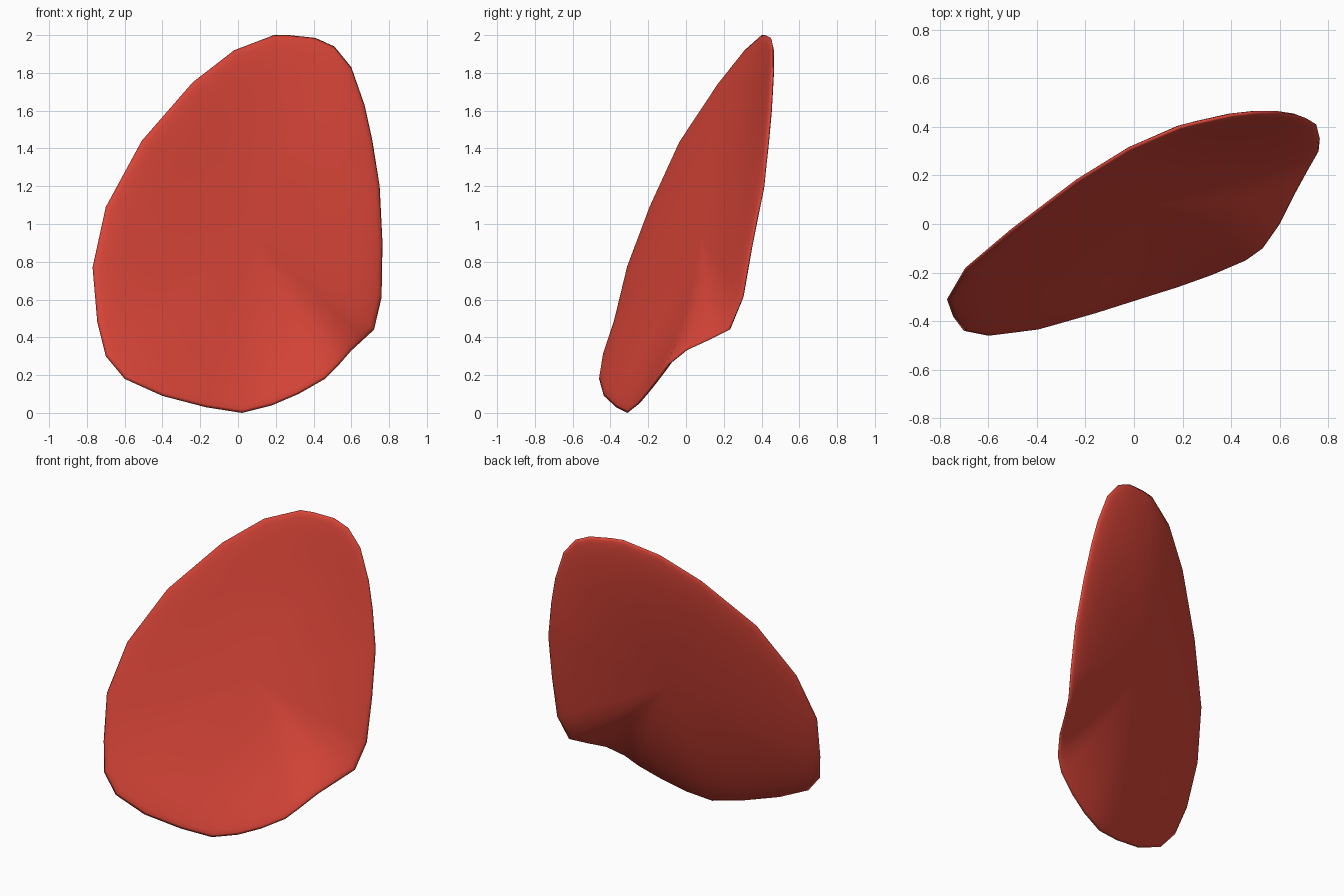
import bpy, bmesh
from mathutils import Vector

if "Cube" in bpy.data.objects:
    bpy.data.objects.remove(bpy.data.objects["Cube"])

# Rim of the petal (x, y, z), counter-clockwise seen from the front
RIM = [(0.02, -0.31, 0.0), (0.18, -0.26, 0.04), (0.32, -0.21, 0.10), (0.46, -0.15, 0.18),
       (0.53, -0.10, 0.25), (0.60, 0.00, 0.33), (0.66, 0.12, 0.385), (0.72, 0.23, 0.44),
       (0.76, 0.30, 0.61), (0.765, 0.35, 0.90), (0.75, 0.41, 1.20), (0.71, 0.435, 1.45),
       (0.67, 0.45, 1.63), (0.60, 0.46, 1.83), (0.51, 0.46, 1.94), (0.41, 0.45, 1.985),
       (0.27, 0.42, 2.0), (0.19, 0.40, 2.0), (-0.02, 0.31, 1.92), (-0.24, 0.175, 1.75),
       (-0.51, -0.03, 1.44), (-0.70, -0.19, 1.09), (-0.77, -0.31, 0.77), (-0.745, -0.38, 0.48),
       (-0.70, -0.44, 0.30), (-0.60, -0.46, 0.18), (-0.40, -0.435, 0.09), (-0.17, -0.37, 0.03)]
CENTRE = (0.05, 0.95)
THICK = 0.05
RINGS = [0.2, 0.4, 0.58, 0.72, 0.83, 0.91, 0.96, 0.985]


def lean(x, z):
    """Leaning plane that the middle of the petal follows."""
    return -0.227 + 0.44 * x + 0.316 * z


def surface(p, r, side):
    """Point at fraction r from centre to rim; rim curls off the plane."""
    x = CENTRE[0] + (p[0] - CENTRE[0]) * r
    z = CENTRE[1] + (p[2] - CENTRE[1]) * r
    curl = (p[1] - lean(p[0], p[2])) * r ** 2.4
    half = 0.5 * THICK * (1 - r ** 8) ** 0.5
    normal = Vector((-0.44, 1, -0.316)).normalized()
    return Vector((x, lean(x, z) + curl, z)) + normal * half * side


bm = bmesh.new()
rim = [bm.verts.new(p) for p in RIM]
n = len(RIM)

# Front (-1) and back (+1) skins share the rim
for side in (-1, 1):
    loops = [[bm.verts.new(surface(p, r, side)) for p in RIM] for r in RINGS] + [rim]
    mid = bm.verts.new(surface(RIM[0], 0, side))
    for i in range(n):
        j = (i + 1) % n
        bm.faces.new((mid, loops[0][i], loops[0][j]))
        for a, b in zip(loops, loops[1:]):
            bm.faces.new((a[i], b[i], b[j], a[j]))
bmesh.ops.recalc_face_normals(bm, faces=bm.faces)
for f in bm.faces:
    f.smooth = True

mesh = bpy.data.meshes.new("petal")
bm.to_mesh(mesh)
bm.free()
petal = bpy.data.objects.new("petal", mesh)
bpy.context.collection.objects.link(petal)

# Red material
red = bpy.data.materials.new("red")
red.diffuse_color = (0.70, 0.06, 0.04, 1)
red.use_nodes = True
red.node_tree.nodes["Principled BSDF"].inputs["Base Color"].default_value = red.diffuse_color
mesh.materials.append(red)
